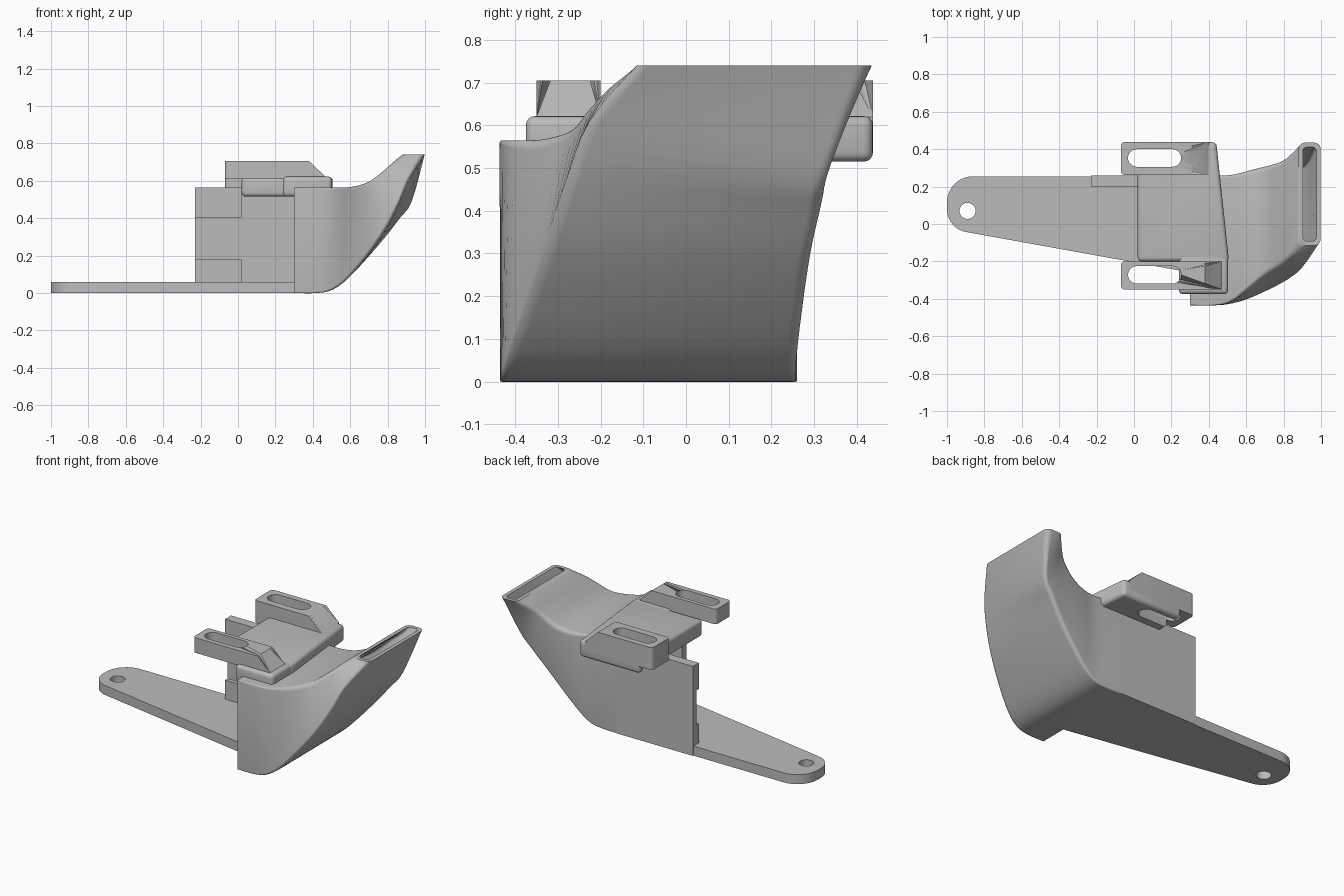
import bpy, bmesh, math
from mathutils import Vector

if "Cube" in bpy.data.objects:
    bpy.data.objects.remove(bpy.data.objects["Cube"], do_unlink=True)

GREY = (0.5, 0.5, 0.5, 1)
mat = bpy.data.materials.new("plain_grey")
mat.use_nodes = True
mat.diffuse_color = GREY
mat.node_tree.nodes["Principled BSDF"].inputs["Base Color"].default_value = GREY


def shade(ob):
    bpy.ops.object.select_all(action='DESELECT')
    ob.select_set(True)
    bpy.context.view_layer.objects.active = ob
    bpy.ops.object.shade_smooth_by_angle(angle=math.radians(35))


def finish(name, bm):
    bmesh.ops.recalc_face_normals(bm, faces=bm.faces)
    me = bpy.data.meshes.new(name)
    bm.to_mesh(me)
    bm.free()
    me.materials.append(mat)
    ob = bpy.data.objects.new(name, me)
    bpy.context.collection.objects.link(ob)
    shade(ob)
    return ob


def arc(cx, cy, r, start, end, n=12):
    return [(cx + r * math.cos(math.radians(start + (end - start) * i / n)),
             cy + r * math.sin(math.radians(start + (end - start) * i / n))) for i in range(n + 1)]


def raise_face(bm, height):
    """Extrude the flat faces straight up and return the upper vertices."""
    new = bmesh.ops.extrude_face_region(bm, geom=bm.faces[:])["geom"]
    top = [g for g in new if isinstance(g, bmesh.types.BMVert)]
    bmesh.ops.translate(bm, vec=(0, 0, height), verts=top)
    return top


def rounded_block(name, outline, low, high, bevel=0):
    bm = bmesh.new()
    bm.faces.new([bm.verts.new((x, y, low)) for x, y in outline])
    raise_face(bm, high - low)
    if bevel:
        bmesh.ops.bevel(bm, geom=bm.edges[:], offset=bevel, segments=4, profile=0.5, affect='EDGES')
    return finish(name, bm)


def box(name, x0, x1, y0, y1, z0, z1, bevel=0):
    return rounded_block(name, [(x0, y0), (x1, y0), (x1, y1), (x0, y1)], z0, z1, bevel)


def pierced_plate(name, outline, hole, low, high, slope=None):
    """Plate with a hole; slope = (start x, end x, end height) chamfers the +x end."""
    bm = bmesh.new()
    for loop in (outline, hole):
        vs = [bm.verts.new((x, y, low)) for x, y in loop]
        for a, b in zip(vs, vs[1:] + vs[:1]):
            bm.edges.new((a, b))
    bmesh.ops.triangle_fill(bm, use_beauty=True, use_dissolve=False, edges=bm.edges[:], normal=(0, 0, 1))
    if slope:
        bmesh.ops.bisect_plane(bm, geom=bm.verts[:] + bm.edges[:] + bm.faces[:],
                               plane_co=(slope[0], 0, low), plane_no=(1, 0, 0))
    top = raise_face(bm, high - low)
    if slope:
        for v in top:
            if v.co.x > slope[1] - 0.001:
                v.co.z = slope[2]
    bmesh.ops.dissolve_limit(bm, angle_limit=0.01, verts=bm.verts[:], edges=bm.edges[:])
    return finish(name, bm)


# Base plate with rounded end and screw hole
pierced_plate("base_plate",
              arc(-0.86, 0.115, 0.14, 90, 180) + arc(-0.875, 0.08, 0.125, 180, 260)
              + [(0.28, -0.255), (0.32, -0.255), (0.32, 0.255)],
              arc(-0.89, 0.07, 0.043, 0, 345, 23), 0, 0.06)

# Back wall with stepped end tabs
box("back_wall", -0.23, 0.31, 0.225, 0.26, 0, 0.565)
box("upper_wall_tab", -0.23, 0.02, 0.2, 0.24, 0.4, 0.565)
box("lower_wall_tab", -0.23, 0.02, 0.2, 0.24, 0.05, 0.18)

# Curved duct: x and z of roof and floor edges, front y and back y of each,
# corner radius, lift of the front floor corner
SECTIONS = [
    (0.30, 0.565, 0.30, 0.0, -0.435, -0.435, 0.26, 0.26, 0.005, 0),
    (0.43, 0.565, 0.42, 0.0, -0.435, -0.435, 0.26, 0.257, 0.008, 0),
    (0.52, 0.565, 0.51, 0.02, -0.415, -0.428, 0.262, 0.257, 0.015, 0),
    (0.61, 0.568, 0.61, 0.10, -0.35, -0.402, 0.285, 0.265, 0.025, 0),
    (0.70, 0.595, 0.76, 0.265, -0.275, -0.34, 0.31, 0.288, 0.03, 0.02),
    (0.78, 0.655, 0.86, 0.39, -0.22, -0.288, 0.335, 0.315, 0.03, 0.06),
    (0.83, 0.70, 0.93, 0.485, -0.17, -0.235, 0.375, 0.335, 0.03, 0.11),
    (0.88, 0.74, 0.998, 0.74, -0.115, -0.115, 0.435, 0.435, 0.035, 0),
]


def spline(p0, p1, p2, p3, t):
    return [0.5 * (2 * b + (c - a) * t + (2 * a - 5 * b + 4 * c - d) * t ** 2
                   + (3 * b - a - 3 * c + d) * t ** 3) for a, b, c, d in zip(p0, p1, p2, p3)]


def refine(rows, steps=4):
    out = []
    for i in range(len(rows) - 1):
        four = [rows[max(0, min(len(rows) - 1, i + k))] for k in (-1, 0, 1, 2)]
        out += [spline(*four, s / steps) for s in range(steps)]
    return out + [rows[-1]]


def ring(bm, row, wall):
    """Rounded four-sided section, shrunk inward by the wall thickness."""
    xt, zt, xb, zb, ft, fb, bt, bb, radius, lift = row
    corner = [Vector(p) for p in ((xb - lift * 0.2, fb, zb + lift), (xb, bb, zb),
                                  (xt, bt, zt), (xt, ft, zt))]
    wide = (corner[1] - corner[0]).length
    tall = (corner[2] - corner[1]).length
    r = max(radius - wall * 0.5, 0.004)
    verts = []
    for k, (u, v) in enumerate(((0, 0), (1, 0), (1, 1), (0, 1))):
        cu = wall + r if u == 0 else wide - wall - r
        cv = wall + r if v == 0 else tall - wall - r
        for a, b in arc(cu, cv, r, 180 + 90 * k, 270 + 90 * k, 6):
            s, t = a / wide, b / tall
            low = corner[0].lerp(corner[1], s)
            verts.append(bm.verts.new(low.lerp(corner[3].lerp(corner[2], s), t)))
    return verts


bm = bmesh.new()
rows = refine(SECTIONS)
outer = [ring(bm, row, 0) for row in rows]
inner = [ring(bm, row, 0.045 - 0.022 * i / (len(rows) - 1)) for i, row in enumerate(rows)]
loop = outer + inner[::-1]
for one, two in zip(loop, loop[1:] + loop[:1]):
    n = len(one)
    for j in range(n):
        bm.faces.new((one[j], one[(j + 1) % n], two[(j + 1) % n], two[j]))
finish("curved_duct", bm)


# Slotted lugs with a sloping end
def slot(y, r=0.047):
    return arc(0.205, y, r, -90, 90) + arc(0.015, y, r, 90, 270)


def lug(name, y0, y1, slot_y, bottom, end, r=0.02):
    outline = (arc(-0.07 + r, y1 - r, r, 90, 180, 5) + arc(-0.07 + r, y0 + r, r, 180, 270, 5)
               + [(end, y0), (end, y1)])
    pierced_plate(name, outline, slot(slot_y), bottom, 0.705, (end - 0.09, end, 0.62))


FRONT_SLOT, BACK_SLOT = -0.272, 0.353
lug("front_lug", -0.35, -0.2, FRONT_SLOT, 0.61, 0.47)
lug("back_lug", 0.262, 0.438, BACK_SLOT, 0.565, 0.40)

# Bracket across the duct, with a front lip and the back slot running through
box("bracket_lip", 0.24, 0.503, -0.375, -0.16, 0.515, 0.622, bevel=0.022)
bracket = rounded_block("bracket_plate", [(0.02, -0.2), (0.508, -0.2), (0.44, 0.438), (0.02, 0.438)],
                        0.515, 0.622, bevel=0.022)
cutter = rounded_block("slot_cutter", slot(BACK_SLOT), 0.4, 0.8)
cutter.hide_render = True
mod = bracket.modifiers.new("slot", 'BOOLEAN')
mod.operation, mod.solver, mod.object = 'DIFFERENCE', 'EXACT', cutter
shade(bracket)
bpy.ops.object.modifier_apply(modifier="slot")
bpy.data.objects.remove(cutter, do_unlink=True)
shade(bracket)
